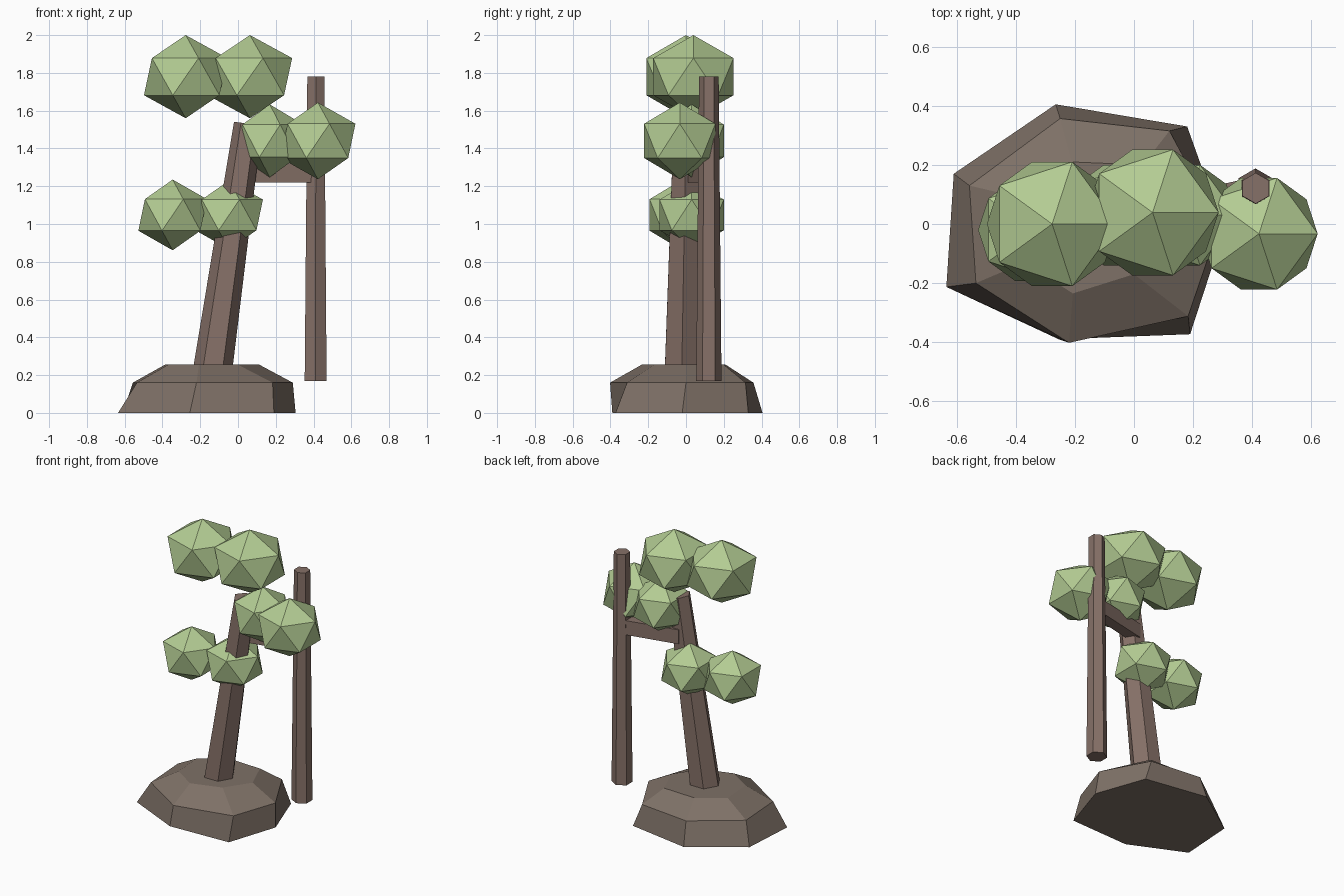
import bpy, bmesh, math
from mathutils import Vector, Matrix

if "Cube" in bpy.data.objects:
    bpy.data.objects.remove(bpy.data.objects["Cube"])


def material(name, rgb):
    m = bpy.data.materials.new(name)
    m.diffuse_color = (*rgb, 1)
    m.use_nodes = True
    m.node_tree.nodes["Principled BSDF"].inputs["Base Color"].default_value = m.diffuse_color
    return m


ROCK = material("rock_brown", (0.21, 0.165, 0.135))
BARK = material("bark_brown", (0.24, 0.165, 0.138))
LEAF = material("leaf_green", (0.45, 0.60, 0.29))


def finish(bm, name, mat):
    bmesh.ops.recalc_face_normals(bm, faces=bm.faces[:])
    me = bpy.data.meshes.new(name)
    bm.to_mesh(me)
    bm.free()
    me.materials.append(mat)
    ob = bpy.data.objects.new(name, me)
    bpy.context.collection.objects.link(ob)
    return ob


def loft(name, rings, mat):
    """Closed solid through rings of equal point count."""
    bm = bmesh.new()
    vs = [[bm.verts.new(p) for p in ring] for ring in rings]
    n = len(vs[0])
    for lo, hi in zip(vs, vs[1:]):
        for i in range(n):
            j = (i + 1) % n
            bm.faces.new((lo[i], lo[j], hi[j], hi[i]))
    bm.faces.new(vs[0][::-1])
    bm.faces.new(vs[-1])
    return finish(bm, name, mat)


def post(name, a, b, ra, rb, turn):
    """Tapered six-sided post from a to b."""
    a, b = Vector(a), Vector(b)
    q = Vector((0, 0, 1)).rotation_difference(b - a)
    rings = []
    for c, r in ((a, ra), (b, rb)):
        angles = [turn + i * math.pi / 3 for i in range(6)]
        rings.append([c + q @ Vector((r * math.cos(t), r * math.sin(t), 0)) for t in angles])
    return loft(name, rings, BARK)


# Rock base: irregular seven-sided mound
base = [(0.305, -0.02), (0.18, 0.33), (-0.265, 0.405), (-0.61, 0.17),
        (-0.635, -0.213), (-0.255, -0.39), (0.19, -0.373)]
shoulder = [(0.29, 0.0), (0.12, 0.315), (-0.25, 0.357), (-0.557, 0.13),
            (-0.535, -0.2), (-0.22, -0.402), (0.183, -0.312)]
crown = [(0.113, 0.0), (0.03, 0.2), (-0.21, 0.21), (-0.387, 0.09),
         (-0.37, -0.13), (-0.207, -0.235), (0.0, -0.17)]
loft("rock_base", [[(x, y, z) for x, y in ring]
                   for ring, z in ((base, 0), (shoulder, 0.16), (crown, 0.255))], ROCK)

# Leaning trunk and upright side post
post("trunk", (-0.138, -0.023, 0.2), (0.053, 0.0, 1.53), 0.104, 0.075, 0)
post("side_post", (0.411, 0.121, 0.17), (0.412, 0.121, 1.78), 0.067, 0.052, math.pi / 2)

# Branch joining trunk and post
start, end = Vector((0.015, 0.035, 1.27)), Vector((0.41, 0.121, 1.27))
d = end - start
bm = bmesh.new()
bmesh.ops.create_cube(bm, size=1, matrix=Matrix.Translation((start + end) / 2)
                      @ Matrix.Rotation(math.atan2(d.y, d.x), 4, 'Z')
                      @ Matrix.Diagonal((d.length, 0.075, 0.1, 1)))
finish(bm, "branch", BARK)

# Foliage: slightly flattened icosahedra in three pairs (centre, radius, height radius)
clumps = [((-0.277, 0.0, 1.78), 0.247, 0.22), ((0.063, 0.039, 1.78), 0.25, 0.22),
          ((0.423, -0.033, 1.44), 0.222, 0.203), ((0.168, 0.03, 1.44), 0.2, 0.193),
          ((-0.346, -0.02, 1.048), 0.203, 0.187), ((-0.047, 0.03, 1.048), 0.2, 0.182)]
for i, (c, r, h) in enumerate(clumps, 1):
    bm = bmesh.new()
    bmesh.ops.create_icosphere(bm, subdivisions=1, radius=1,
                               matrix=Matrix.Translation(c) @ Matrix.Diagonal((r, r, h, 1)))
    finish(bm, f"foliage_{i}", LEAF)
